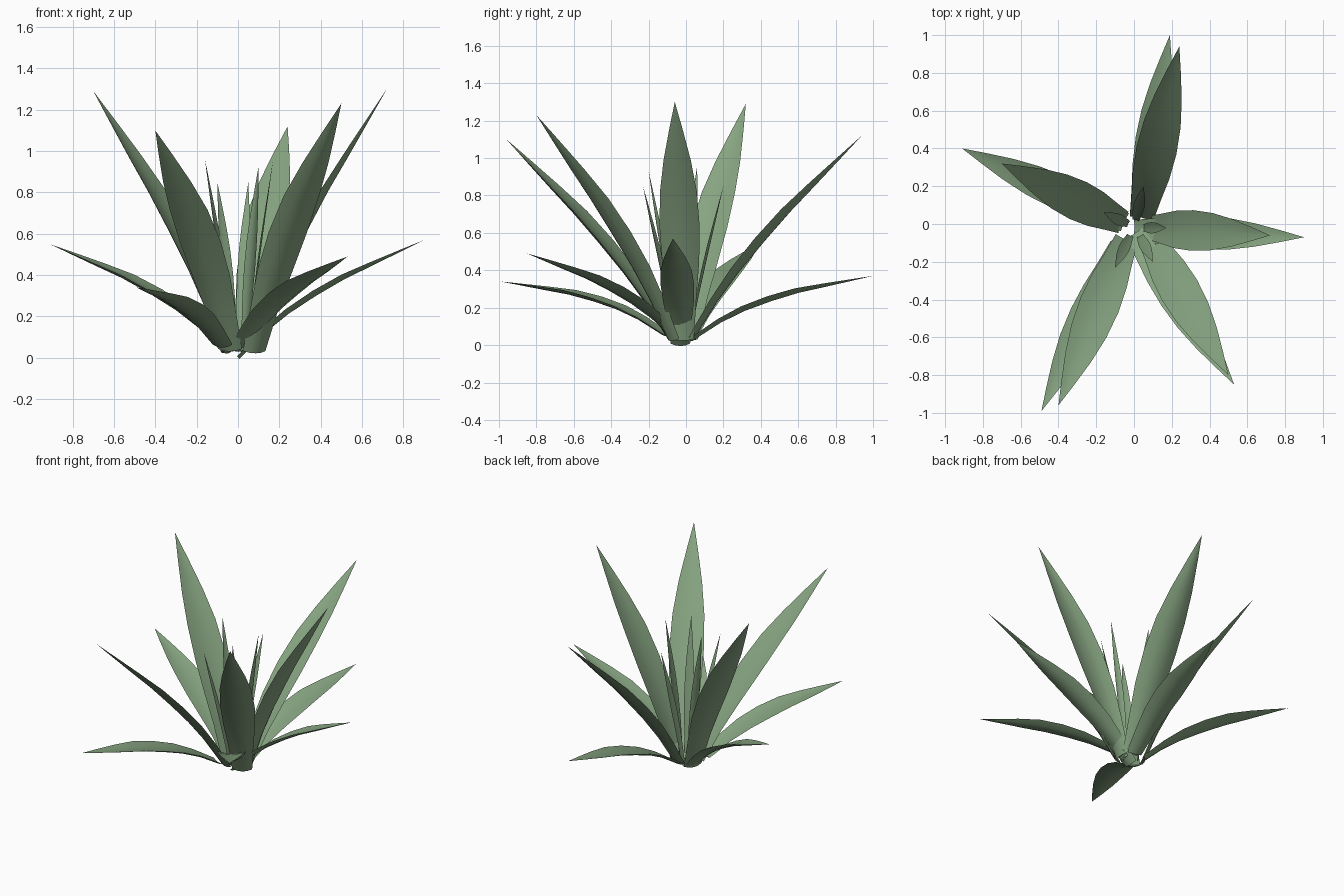
import bpy, bmesh
from mathutils import Vector

if "Cube" in bpy.data.objects:
    bpy.data.objects.remove(bpy.data.objects["Cube"])

green = bpy.data.materials.new("leaf_green")
green.diffuse_color = (0.24, 0.37, 0.22, 1)
green.use_nodes = True
green.node_tree.nodes["Principled BSDF"].inputs["Base Color"].default_value = green.diffuse_color

# along the blade: (position, fraction of full width, fraction of full bulge)
PROFILE = [(0, .58, 0), (.16, .74, .62), (.3, .92, .93), (.45, 1, 1),
           (.6, .92, .9), (.74, .68, .6), (.88, .33, .28), (1, 0, 0)]


def leaf(name, base, tip, width, bulge, channel=0.07, thick=0.08):
    """Curved blade from base to tip: channelled upper sheet, rounded underside."""
    base, tip = Vector(base), Vector(tip)
    chord = tip - base
    side = Vector((-chord.y, chord.x, 0)).normalized()
    up = chord.cross(side).normalized()
    if up.z < 0:
        up = -up
    # closed ring: (sideways, height) in units of half width / full width
    ring = [(s, (s * s - 0.5) * channel) for s in (-1, -0.5, 0, 0.5, 1)]
    ring += [(s, (s * s - 0.5) * channel - thick * (1 - s * s)) for s in (0.5, 0, -0.5)]
    n = len(ring)
    bm = bmesh.new()
    rows = []
    for t, w, b in PROFILE[:-1]:
        p = base + chord * t + up * b * bulge
        rows.append([bm.verts.new(p + (side * s / 2 + up * h) * w * width)
                     for s, h in ring])
    end = bm.verts.new(tip)
    for a, b in zip(rows, rows[1:]):
        for i in range(n):
            j = (i + 1) % n
            bm.faces.new((a[i], a[j], b[j], b[i]))
    for i in range(n):
        bm.faces.new((rows[-1][i], rows[-1][(i + 1) % n], end))
    bm.faces.new(rows[0])
    bmesh.ops.recalc_face_normals(bm, faces=bm.faces)
    me = bpy.data.meshes.new(name)
    bm.to_mesh(me)
    bm.free()
    me.materials.append(green)
    ob = bpy.data.objects.new(name, me)
    bpy.context.collection.objects.link(ob)
    bpy.context.view_layer.objects.active = ob
    ob.select_set(True)
    bpy.ops.object.shade_smooth_by_angle()
    ob.select_set(False)


# tall leaves
tall = [((.04, .03, .04), (.24, .94, 1.12)),
        ((-.06, .01, .03), (-.70, .32, 1.29)),
        ((.08, -.02, .03), (.72, -.06, 1.30)),
        ((.08, -.07, .03), (.50, -.80, 1.23)),
        ((-.04, -.08, .04), (-.40, -.96, 1.10))]
for i, (b, t) in enumerate(tall):
    leaf(f"tall_leaf_{i + 1}", b, t, .215, .06)

# low spreading leaves
low = [((.03, .04, .04), (.19, 1.0, .37)),
       ((-.05, .01, .03), (-.91, .40, .55)),
       ((0, -.03, .005), (.90, -.07, .57)),
       ((0, -.05, .04), (.53, -.85, .49)),
       ((-.075, -.11, .06), (-.49, -.99, .34))]
for i, (b, t) in enumerate(low):
    leaf(f"low_leaf_{i + 1}", b, t, .18, .07)

# thin upright leaves in the heart
heart = [((.01, .02, .04), (.05, .20, .85)),
         ((-.03, 0, .03), (-.16, .06, .96)),
         ((.05, -.02, .03), (.17, -.02, .96)),
         ((.03, -.06, .03), (.10, -.20, .93)),
         ((-.02, -.06, .04), (-.10, -.23, .85))]
for i, (b, t) in enumerate(heart):
    leaf(f"heart_leaf_{i + 1}", b, t, .06, .01)
